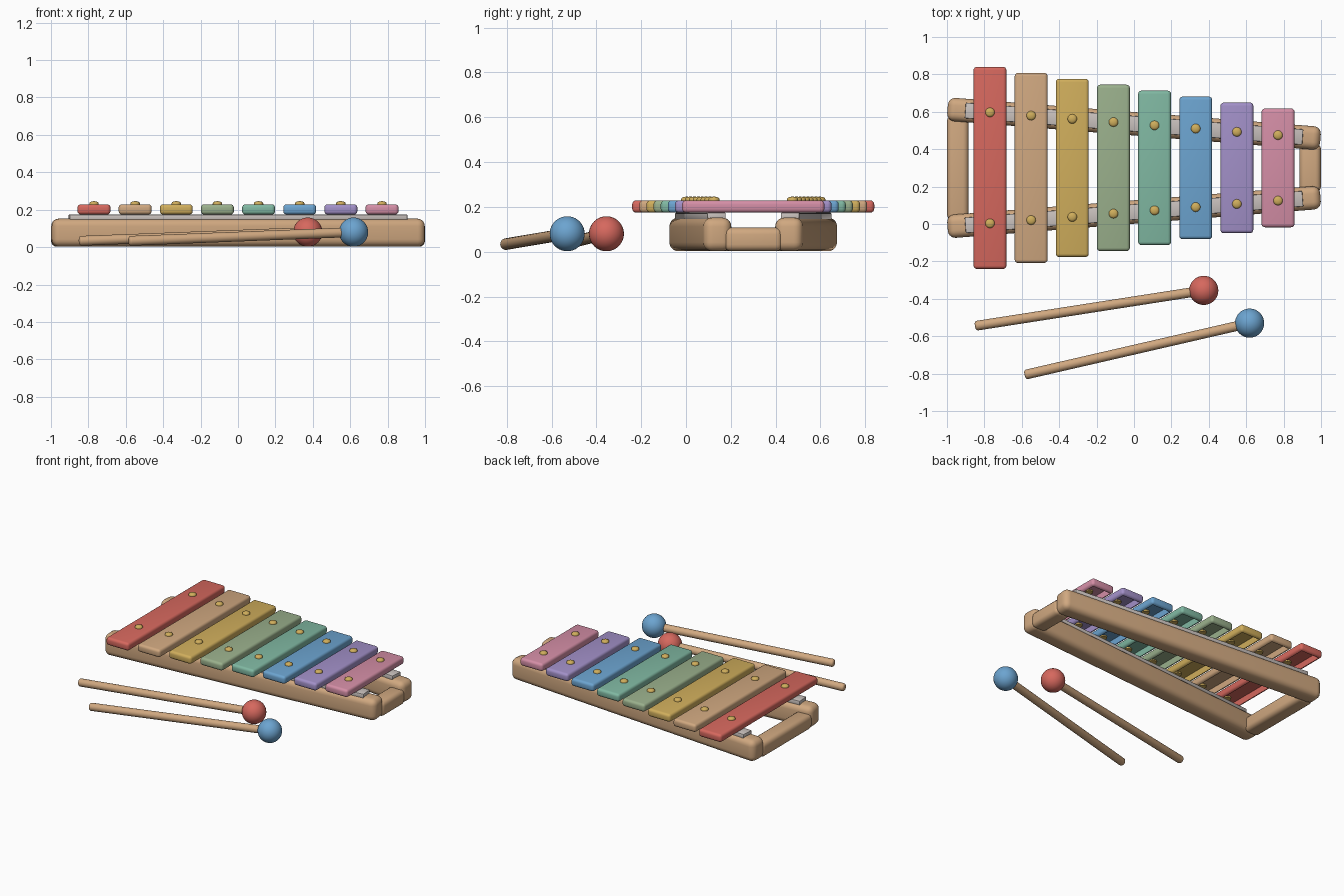
import bpy, bmesh, math
from mathutils import Vector, Matrix

if "Cube" in bpy.data.objects:
    bpy.data.objects.remove(bpy.data.objects["Cube"])


def material(name, rgb):
    m = bpy.data.materials.new(name)
    lin = [(c / 255 / 12.92) if c < 11 else ((c / 255 + 0.055) / 1.055) ** 2.4 for c in rgb]
    m.diffuse_color = (*lin, 1)
    m.use_nodes = True
    m.node_tree.nodes["Principled BSDF"].inputs["Base Color"].default_value = m.diffuse_color
    return m


COL = {n: material(n, c) for n, c in {
    "red": (214, 104, 94), "wood": (208, 168, 128), "yellow": (208, 174, 92),
    "sage": (154, 176, 140), "teal": (128, 184, 162), "blue": (108, 164, 208),
    "purple": (162, 144, 200), "pink": (212, 142, 166), "felt": (202, 194, 190)}.items()}


def finish(name, bm, mat, matrix=Matrix()):
    bmesh.ops.recalc_face_normals(bm, faces=bm.faces)
    me = bpy.data.meshes.new(name)
    bm.to_mesh(me)
    bm.free()
    ob = bpy.data.objects.new(name, me)
    bpy.context.collection.objects.link(ob)
    ob.matrix_world = matrix
    me.materials.append(COL[mat])
    bpy.ops.object.select_all(action='DESELECT')
    ob.select_set(True)
    bpy.context.view_layer.objects.active = ob
    bpy.ops.object.shade_smooth_by_angle(angle=math.radians(40))
    return ob


def block(name, size, loc, mat, bevel, segs=4, turn=0, hollow=0):
    """Rounded box; hollow scoops the underside upward."""
    bm = bmesh.new()
    bmesh.ops.create_cube(bm, size=1, matrix=Matrix.Diagonal((*size, 1)))
    bmesh.ops.bevel(bm, geom=bm.edges[:], offset=bevel, segments=segs,
                    profile=0.5, affect='EDGES')
    if hollow:
        bm.normal_update()
        base = max((f for f in bm.faces if f.normal.z < -0.99), key=lambda f: f.calc_area())
        new = bmesh.ops.extrude_face_region(bm, geom=[base])["geom"]
        if base.is_valid:
            bm.faces.remove(base)
        bmesh.ops.translate(bm, vec=(0, 0, hollow),
                            verts=[g for g in new if isinstance(g, bmesh.types.BMVert)])
    return finish(name, bm, mat, Matrix.Translation(loc) @ Matrix.Rotation(turn, 4, 'Z'))


def lathe(name, profile, mat, matrix, steps=24):
    """Spin (radius, height) points around the local z axis."""
    bm = bmesh.new()
    vs = [bm.verts.new((r, 0, z)) for r, z in profile]
    es = [bm.edges.new(p) for p in zip(vs, vs[1:])]
    bmesh.ops.spin(bm, geom=vs + es, cent=(0, 0, 0), axis=(0, 0, 1),
                   angle=math.tau, steps=steps)
    bmesh.ops.remove_doubles(bm, verts=bm.verts, dist=1e-5)
    return finish(name, bm, mat, matrix)


MID_Y, SPREAD, SLOPE = 0.30, 0.236, 0.079
ANGLE = math.atan(SLOPE)

# Converging side rails with felt strips
for side, label in ((1, "back"), (-1, "front")):
    y = MID_Y + side * SPREAD
    block(label + "_rail", (2.0, 0.125, 0.15), (0, y, 0.077), "wood", 0.04, 5, -side * ANGLE)
    block(label + "_felt_strip", (1.81, 0.083, 0.03), (0, y, 0.159), "felt", 0.004, 2, -side * ANGLE)

# End cross pieces
block("left_cross_piece", (0.115, 0.56, 0.105), (-0.942, MID_Y, 0.055), "wood", 0.03)
block("right_cross_piece", (0.115, 0.26, 0.105), (0.942, MID_Y, 0.055), "wood", 0.03)

# Tone bars, each with two domed pins
dome = [(0, 0.0), (0.025, 0.0), (0.025, 0.024), (0.022, 0.030), (0.014, 0.034), (0, 0.036)]
bars = ["red", "wood", "yellow", "sage", "teal", "blue", "purple", "pink"]
for i, c in enumerate(bars):
    x = -0.77 + 0.22 * i
    length = 1.08 - 0.0636 * i
    block(f"tone_bar_{i + 1}", (0.176, length, 0.055), (x, MID_Y, 0.2015), c, 0.018, 4, 0, 0.045)
    for side in (1, -1):
        y = MID_Y + side * (SPREAD - SLOPE * x)
        lathe(f"pin_{i + 1}_{'back' if side > 0 else 'front'}", dome, "yellow",
              Matrix.Translation((x, y, 0.21)), 20)

# Mallets: round-ended stick and ball head
R = 0.026
for c, tail, head in (("red", (-0.83, -0.542, 0.034), (0.373, -0.355, 0.08)),
                      ("blue", (-0.565, -0.802, 0.034), (0.618, -0.53, 0.08))):
    tail, head = Vector(tail), Vector(head)
    d = head - tail
    arc = [(R - 0.014 + 0.014 * math.sin(t), 0.014 * (1 - math.cos(t)) - 0.02)
           for t in (k * math.pi / 8 for k in range(5))]
    lathe(c + "_mallet_stick", [(0, -0.02)] + arc + [(R, d.length), (0, d.length)], "wood",
          Matrix.Translation(tail) @ d.to_track_quat('Z', 'Y').to_matrix().to_4x4())
    bm = bmesh.new()
    bmesh.ops.create_uvsphere(bm, u_segments=32, v_segments=20, radius=0.078)
    finish(c + "_mallet_head", bm, c, Matrix.Translation(head))
